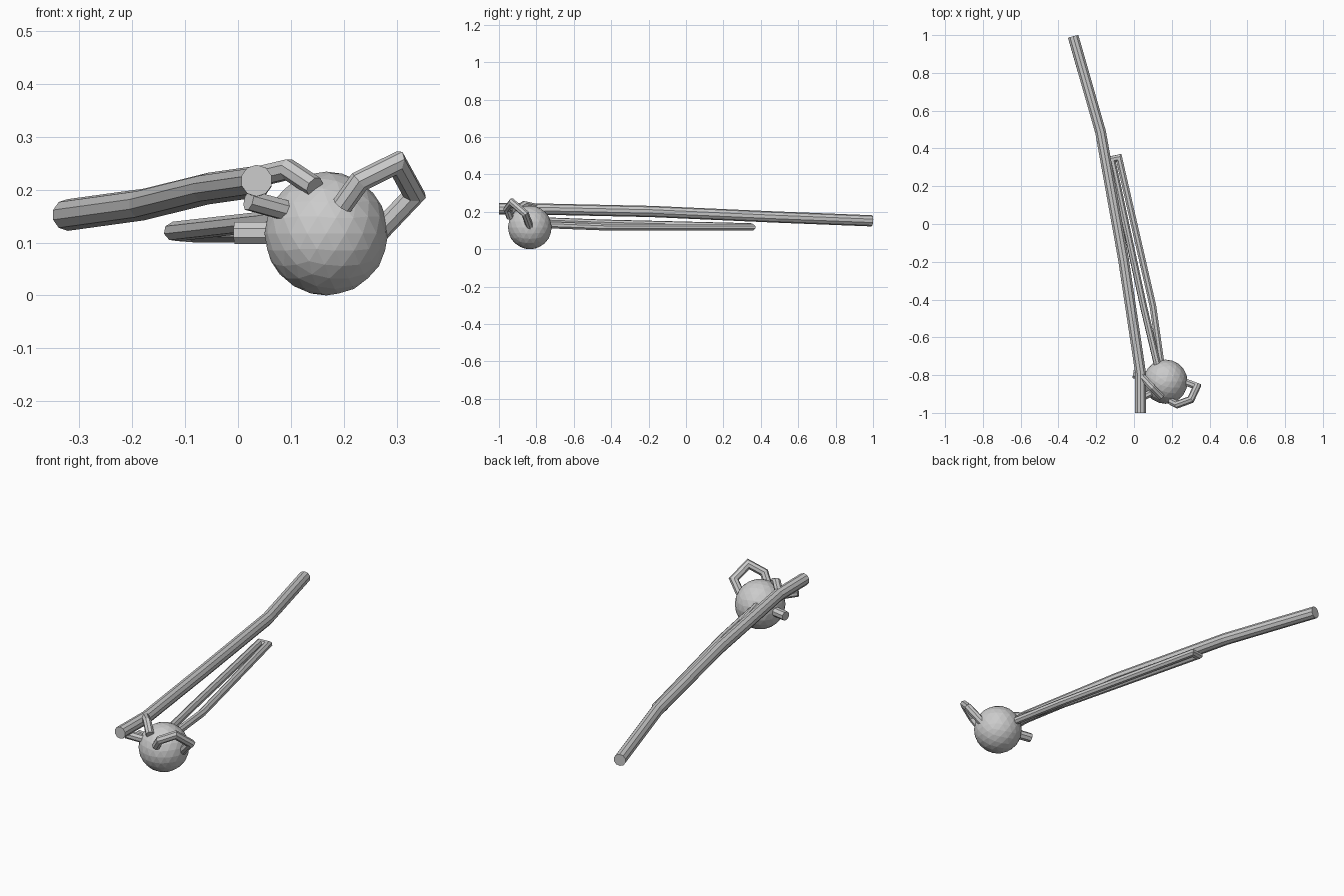
import bpy, bmesh, math
from mathutils import Vector

if "Cube" in bpy.data.objects:
    bpy.data.objects.remove(bpy.data.objects["Cube"])


def tube(name, pts, r, sides=8):
    """Faceted tube along a path, with mitred joints and flat end caps."""
    pts = [Vector(p) for p in pts]
    dirs = [(b - a).normalized() for a, b in zip(pts, pts[1:])]
    bm = bmesh.new()
    # first ring, perpendicular to the first segment
    d = dirs[0]
    ref = Vector((0, 0, 1)) if abs(d.z) < 0.9 else Vector((1, 0, 0))
    u = d.cross(ref).normalized()
    v = d.cross(u)
    ring = []
    for i in range(sides):
        a = 2 * math.pi * (i + 0.5) / sides
        ring.append(pts[0] + r * (math.cos(a) * u + math.sin(a) * v))
    rings = [[bm.verts.new(c) for c in ring]]
    # slide the ring along each segment onto the next mitre plane
    for i, d in enumerate(dirs):
        n = d if i == len(dirs) - 1 else (d + dirs[i + 1]).normalized()
        ring = [c + d * ((pts[i + 1] - c).dot(n) / d.dot(n)) for c in ring]
        rings.append([bm.verts.new(c) for c in ring])
    for a, b in zip(rings, rings[1:]):
        for i in range(sides):
            j = (i + 1) % sides
            bm.faces.new((a[i], a[j], b[j], b[i]))
    bm.faces.new(rings[0])
    bm.faces.new(rings[-1])
    bmesh.ops.recalc_face_normals(bm, faces=bm.faces)
    me = bpy.data.meshes.new(name)
    bm.to_mesh(me)
    bm.free()
    ob = bpy.data.objects.new(name, me)
    bpy.context.collection.objects.link(ob)
    return ob


# Faceted ball body
bpy.ops.mesh.primitive_ico_sphere_add(subdivisions=3, radius=0.117,
                                      location=(0.167, -0.835, 0.117))
bpy.context.object.name = "body"

# Long, slightly bent pole
tube("pole", [(0.035, -1.0, 0.217), (0.035, -0.79, 0.215), (-0.056, -0.185, 0.202),
              (-0.177, 0.487, 0.172), (-0.322, 0.993, 0.152)], 0.03, 10)

# Curled loop on the right
tube("right_loop", [(0.255, -0.83, 0.108), (0.333, -0.86, 0.19), (0.30, -0.93, 0.25),
                    (0.229, -0.956, 0.215), (0.197, -0.94, 0.17)], 0.02)

# Short arm from the body up to the pole
tube("left_arm", [(0.145, -0.915, 0.205), (0.095, -0.865, 0.238),
                  (0.04, -0.805, 0.225)], 0.02)

# Short stubs under the pole
tube("front_stub", [(0.10, -0.89, 0.158), (0.02, -0.93, 0.18)], 0.02)
tube("side_stub", [(0.08, -0.81, 0.118), (-0.005, -0.795, 0.118)], 0.023)

# Long thin loop trailing backwards
tube("rear_loop", [(0.145, -0.75, 0.13), (0.10, -0.434, 0.118), (-0.08, 0.35, 0.118),
                   (-0.118, 0.342, 0.121), (0.05, -0.434, 0.14), (0.125, -0.75, 0.152)], 0.019)
